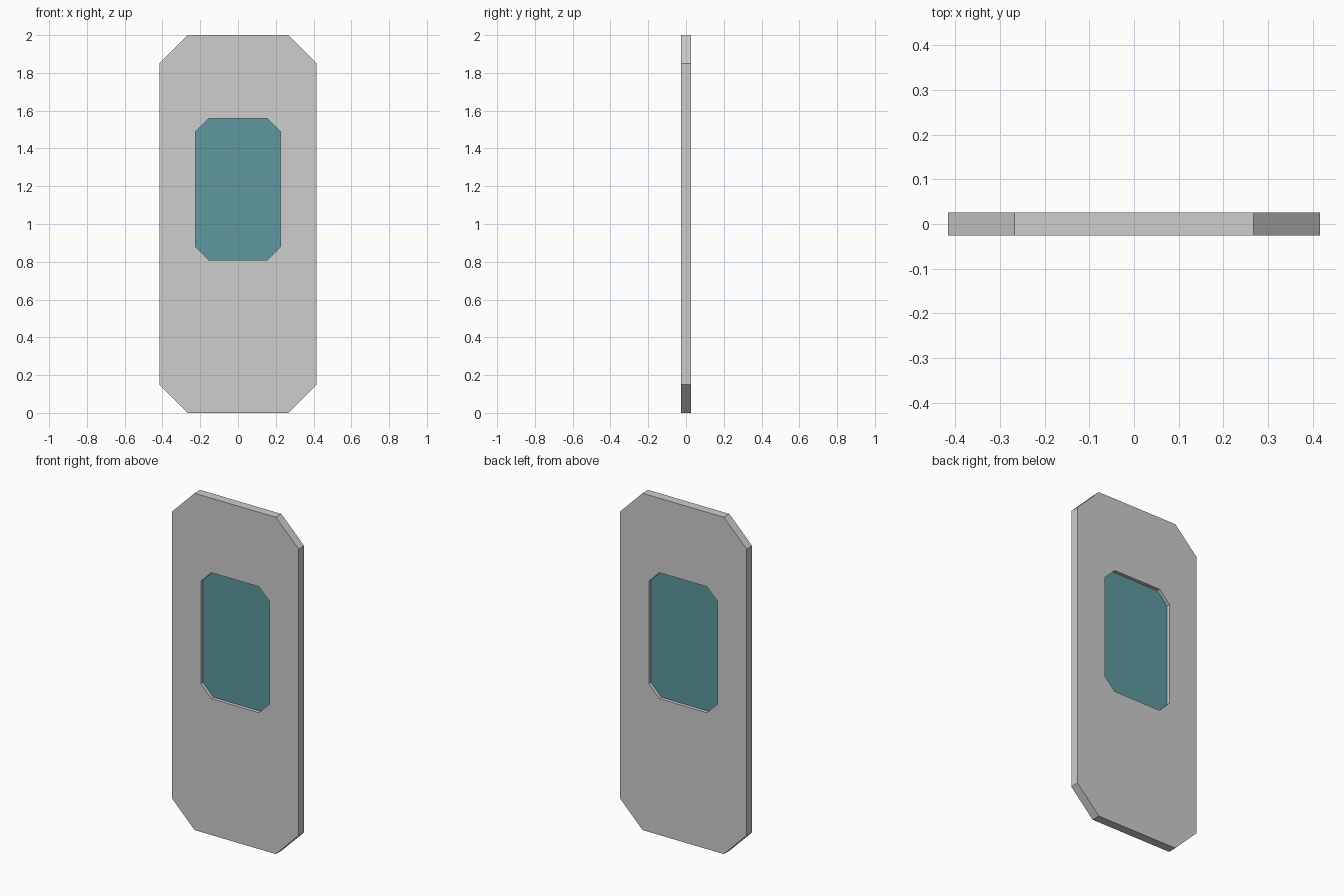
import bpy, bmesh

if "Cube" in bpy.data.objects:
    bpy.data.objects.remove(bpy.data.objects["Cube"])


def material(name, colour):
    m = bpy.data.materials.new(name)
    m.diffuse_color = (*colour, 1)
    m.use_nodes = True
    m.node_tree.nodes["Principled BSDF"].inputs["Base Color"].default_value = m.diffuse_color
    return m


def octagon(half_w, z0, z1, cut):
    """Rectangle with four clipped corners, anticlockwise seen from the front."""
    return [(half_w - cut, z0), (half_w, z0 + cut), (half_w, z1 - cut), (half_w - cut, z1),
            (cut - half_w, z1), (-half_w, z1 - cut), (-half_w, z0 + cut), (cut - half_w, z0)]


def finish(bm, name, mat):
    bmesh.ops.recalc_face_normals(bm, faces=bm.faces)
    mesh = bpy.data.meshes.new(name)
    bm.to_mesh(mesh)
    bm.free()
    mesh.materials.append(mat)
    bpy.context.collection.objects.link(bpy.data.objects.new(name, mesh))


def loop(bm, points, y):
    return [bm.verts.new((x, y, z)) for x, z in points]


def bridge(bm, a, b):
    n = len(a)
    for i in range(n):
        j = (i + 1) % n
        bm.faces.new((a[i], a[j], b[j], b[i]))


grey = material("light grey", (0.61, 0.61, 0.61))
teal = material("teal glass", (0.112, 0.315, 0.35))

outer = octagon(0.416, 0.0, 2.0, 0.149)
window = octagon(0.226, 0.81, 1.558, 0.07)
half_depth = 0.026
half_glass = 0.006

# Door panel: clipped slab with a window opening right through it
bm = bmesh.new()
loops = [loop(bm, outer, -half_depth), loop(bm, outer, half_depth),
         loop(bm, window, half_depth), loop(bm, window, -half_depth)]
for k in range(4):
    bridge(bm, loops[k], loops[(k + 1) % 4])
finish(bm, "door_panel", grey)

# Window pane: thin slab recessed equally from both sides
bm = bmesh.new()
front = loop(bm, window, -half_glass)
back = loop(bm, window, half_glass)
bridge(bm, front, back)
bm.faces.new(front)
bm.faces.new(back)
finish(bm, "window_pane", teal)
